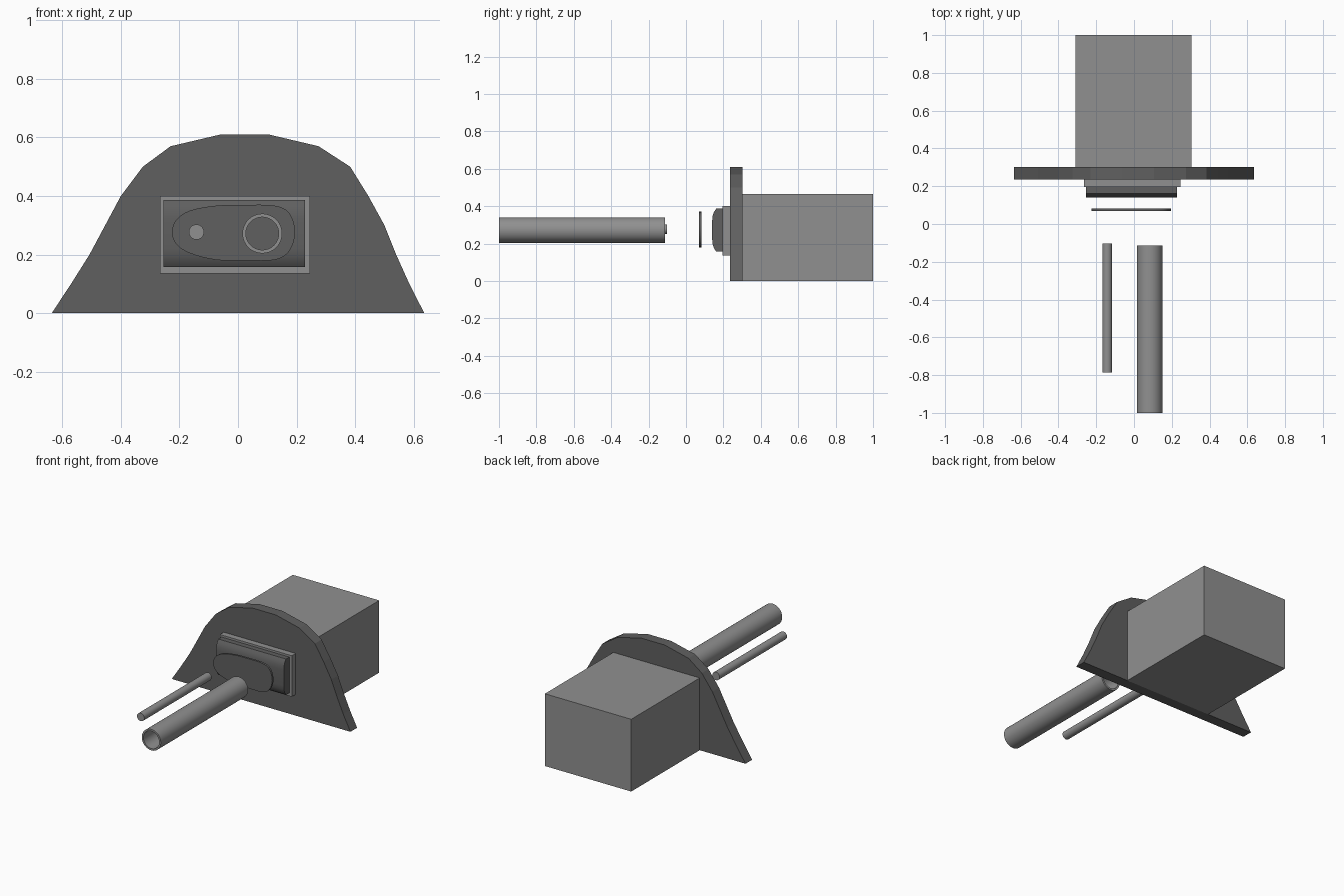
import bpy
import bmesh
import math
from mathutils import Vector

cube = bpy.data.objects.get("Cube")
if cube:
    bpy.data.objects.remove(cube, do_unlink=True)


def material(name, value):
    mat = bpy.data.materials.new(name)
    mat.use_nodes = True
    color = (value, value, value, 1)
    mat.diffuse_color = color
    mat.node_tree.nodes["Principled BSDF"].inputs["Base Color"].default_value = color
    return mat


mid_grey = material("mid grey", 0.28)
dark_grey = material("dark grey", 0.115)


def finish(bm, name, mat, smooth_angle=None):
    bmesh.ops.recalc_face_normals(bm, faces=bm.faces)
    mesh = bpy.data.meshes.new(name)
    bm.to_mesh(mesh)
    bm.free()
    mesh.materials.append(mat)
    if smooth_angle:
        for poly in mesh.polygons:
            poly.use_smooth = True
        mesh.set_sharp_from_angle(angle=math.radians(smooth_angle))
    obj = bpy.data.objects.new(name, mesh)
    bpy.context.collection.objects.link(obj)
    return obj


def prism(name, points, offset, mat, smooth_angle=None):
    """Extrude a closed planar outline along an offset vector."""
    bm = bmesh.new()
    face = bm.faces.new([bm.verts.new(p) for p in points])
    grown = bmesh.ops.extrude_face_region(bm, geom=[face], use_keep_orig=True)
    moved = [g for g in grown["geom"] if isinstance(g, bmesh.types.BMVert)]
    bmesh.ops.translate(bm, verts=moved, vec=offset)
    return finish(bm, name, mat, smooth_angle)


def box(name, x0, x1, y0, y1, z0, z1, mat):
    base = [(x0, y0, z0), (x1, y0, z0), (x1, y0, z1), (x0, y0, z1)]
    return prism(name, base, (0, y1 - y0, 0), mat)


def turned(name, x, z, profile, closed, mat, sides=32):
    """Spin a (radius, y) profile about an axis parallel to y."""
    bm = bmesh.new()
    verts = [bm.verts.new((x + r, y, z)) for r, y in profile]
    pairs = list(zip(verts, verts[1:]))
    if closed:
        pairs.append((verts[-1], verts[0]))
    edges = [bm.edges.new(pair) for pair in pairs]
    bmesh.ops.spin(bm, geom=verts + edges, cent=(x, 0, z), axis=(0, 1, 0),
                   angle=math.tau, steps=sides)
    bmesh.ops.remove_doubles(bm, verts=bm.verts, dist=0.0005)
    return finish(bm, name, mat, 35)


def rounded(points, steps=4):
    """Smooth a closed outline with a spline through its points."""
    pts = [Vector(p) for p in points]
    out = []
    for i in range(len(pts)):
        a, b, c, d = (pts[(i + k - 1) % len(pts)] for k in range(4))
        for s in range(steps):
            t = s / steps
            out.append(b + 0.5 * t * ((c - a) + t * (2 * a - 5 * b + 4 * c - d
                                                    + t * (3 * b - a - 3 * c + d))))
    return out


# Rear housing
box("rear_housing", -0.31, 0.305, 0.30, 1.0, 0, 0.465, mid_grey)

# Arched shield
shield = [(-0.636, 0), (-0.57, 0.1), (-0.507, 0.2), (-0.40, 0.40), (-0.325, 0.50),
          (-0.23, 0.57), (-0.06, 0.61), (0.105, 0.61), (0.275, 0.57), (0.383, 0.50),
          (0.445, 0.40), (0.50, 0.30), (0.54, 0.2), (0.585, 0.1), (0.636, 0)]
prism("shield", [(x, 0.235, z) for x, z in shield], (0, 0.068, 0), dark_grey)

# Mount frame and the rounded block in it
box("mount_frame", -0.266, 0.246, 0.196, 0.236, 0.136, 0.40, mid_grey)
half = [(0.2, 0.115), (0.162, 0.115), (0.15, 0.098), (0.142, 0.075), (0.14, 0.05)]
profile = half + [(y, -z) for y, z in reversed(half)]
prism("mount_block", [(-0.254, y, 0.272 + z) for y, z in profile], (0.482, 0, 0),
      dark_grey, 40)

# Thin egg-shaped cover plate
egg = [(-0.225, 0.277), (-0.212, 0.317), (-0.165, 0.35), (-0.075, 0.367),
       (0.025, 0.37), (0.125, 0.367), (0.175, 0.342), (0.195, 0.277),
       (0.175, 0.212), (0.125, 0.182), (0.025, 0.18), (-0.075, 0.182),
       (-0.165, 0.205), (-0.212, 0.237)]
prism("cover_plate", [(x, 0.07, z) for x, z in rounded(egg)], (0, 0.013, 0),
      dark_grey, 40)

# Hollow main barrel and thin side rod
turned("main_barrel", 0.083, 0.272,
       [(0.068, -1), (0.068, -0.113), (0.056, -0.113), (0.056, -1)], True, mid_grey)
turned("side_rod", -0.142, 0.277,
       [(0, -0.787), (0.026, -0.787), (0.026, -0.102), (0, -0.102)], False, mid_grey)
